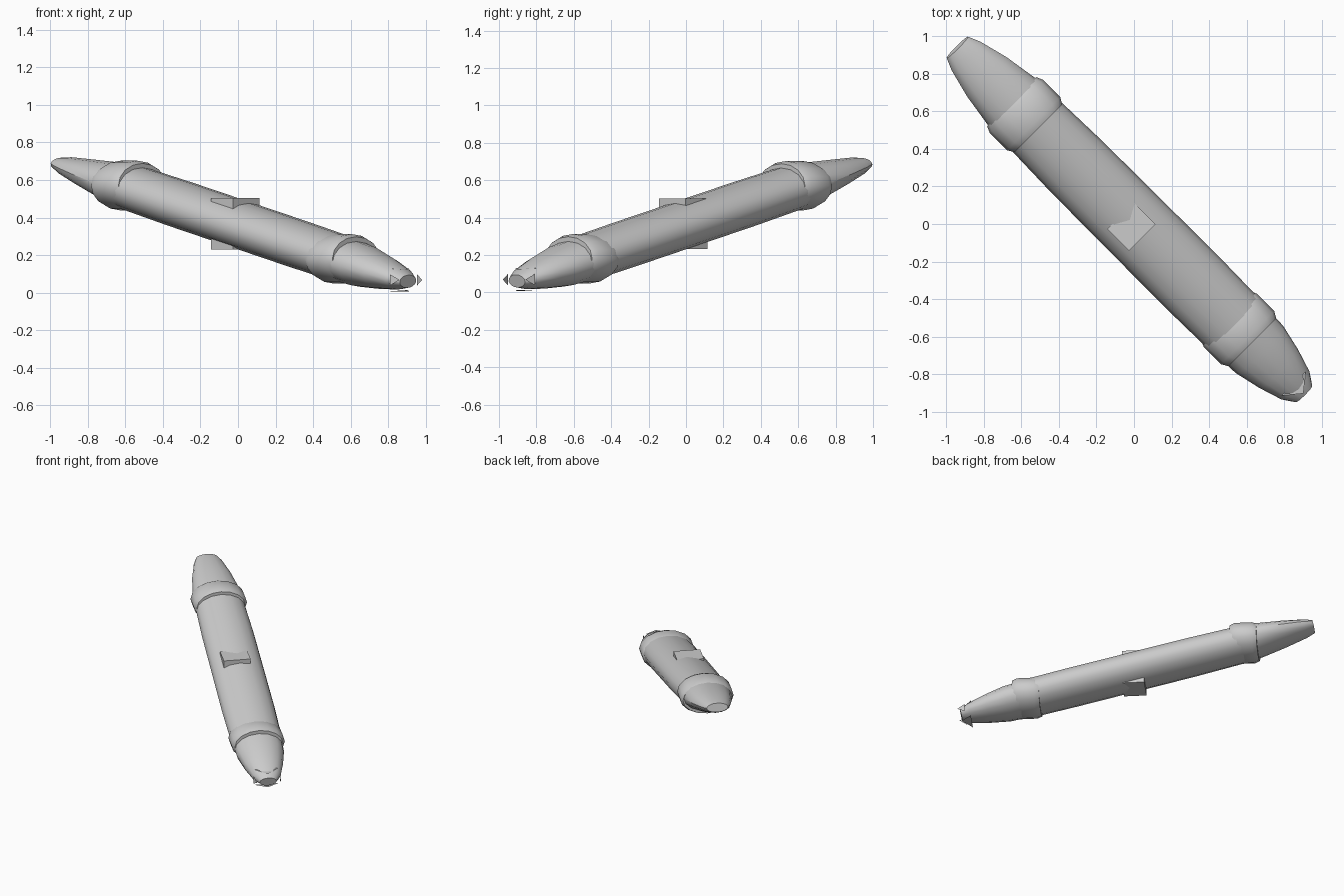
import bpy, bmesh, math
from mathutils import Matrix, Vector

if "Cube" in bpy.data.objects:
    bpy.data.objects.remove(bpy.data.objects["Cube"])

SIDES = 16
MID_Z = 0.367
TILT = math.atan(0.24)
YAW = Matrix.Rotation(-math.pi / 4, 4, 'Z')
# local X runs along the hull, local Y across it
TILTED = Matrix.Translation((0, 0, MID_Z)) @ YAW @ Matrix.Rotation(TILT, 4, 'Y')


def finish(name, bm, matrix, angle=35):
    bmesh.ops.recalc_face_normals(bm, faces=bm.faces)
    bm.transform(matrix)
    me = bpy.data.meshes.new(name)
    bm.to_mesh(me)
    bm.free()
    ob = bpy.data.objects.new(name, me)
    bpy.context.collection.objects.link(ob)
    bpy.ops.object.select_all(action='DESELECT')
    ob.select_set(True)
    bpy.context.view_layer.objects.active = ob
    bpy.ops.object.shade_smooth_by_angle(angle=math.radians(angle))
    return ob


def loft(name, stations, matrix):
    """Elliptical sections: (position, half width, half height)."""
    bm = bmesh.new()
    rings = []
    for s, w, h in stations:
        rings.append([bm.verts.new((s, w * math.cos(a), h * math.sin(a)))
                      for a in (2 * math.pi * i / SIDES for i in range(SIDES))])
    for r0, r1 in zip(rings, rings[1:]):
        for i in range(SIDES):
            j = (i + 1) % SIDES
            bm.faces.new((r0[i], r0[j], r1[j], r1[i]))
    bm.faces.new(rings[0])
    bm.faces.new(rings[-1])
    return finish(name, bm, matrix)


# main tube and the two tapered noses
loft("main_tube", [(-0.85, 0.182, 0.121), (-0.45, 0.193, 0.125),
                   (0.45, 0.197, 0.125), (0.85, 0.19, 0.123)], TILTED)
loft("upper_nose", [(-1.367, 0.08, 0.034), (-1.30, 0.108, 0.052), (-1.14, 0.148, 0.078),
                    (-0.95, 0.177, 0.108), (-0.8, 0.18, 0.12)], TILTED)
loft("lower_nose", [(0.8, 0.185, 0.12), (0.97, 0.178, 0.112), (1.12, 0.145, 0.088),
                    (1.25, 0.105, 0.06), (1.315, 0.062, 0.035)], TILTED)

# collars stay level although the tube is tilted
for name, s, z in (("upper_collar", -0.82, 0.57), ("lower_collar", 0.79, 0.18)):
    level = Matrix.Translation((0, 0, z)) @ YAW @ Matrix.Translation((s, 0, 0))
    loft(name, [(-0.10, 0.185, 0.118), (-0.065, 0.2, 0.132),
                (0.065, 0.2, 0.132), (0.10, 0.18, 0.118)], level)

# level block through the middle of the tube
bm = bmesh.new()
bmesh.ops.create_cube(bm, size=1)
finish("middle_block", bm, Matrix.Translation((0, 0, MID_Z)) @ YAW
       @ Matrix.Translation((0, -0.02, 0)) @ Matrix.Diagonal((0.165, 0.2, 0.272, 1)))

# thin pointed fins around the lower tip
TIP = Matrix.Translation((0, 0, 0.068)) @ YAW


def tip_fin(name, points):
    bm = bmesh.new()
    face = bm.faces.new([bm.verts.new(p) for p in points])
    bmesh.ops.solidify(bm, geom=[face], thickness=0.003)
    finish(name, bm, TIP)


for side, word in ((1, "top"), (-1, "bottom")):
    tip_fin(word + "_tip_fin", [(1.2, -0.09, side * 0.062), (1.2, 0.09, side * 0.062),
                                (1.275, 0, side * 0.054)])
for side, word in ((1, "left"), (-1, "right")):
    tip_fin(word + "_tip_fin", [(1.245, side * 0.102, -0.03), (1.245, side * 0.102, 0.03),
                                (1.3, side * 0.085, 0)])
